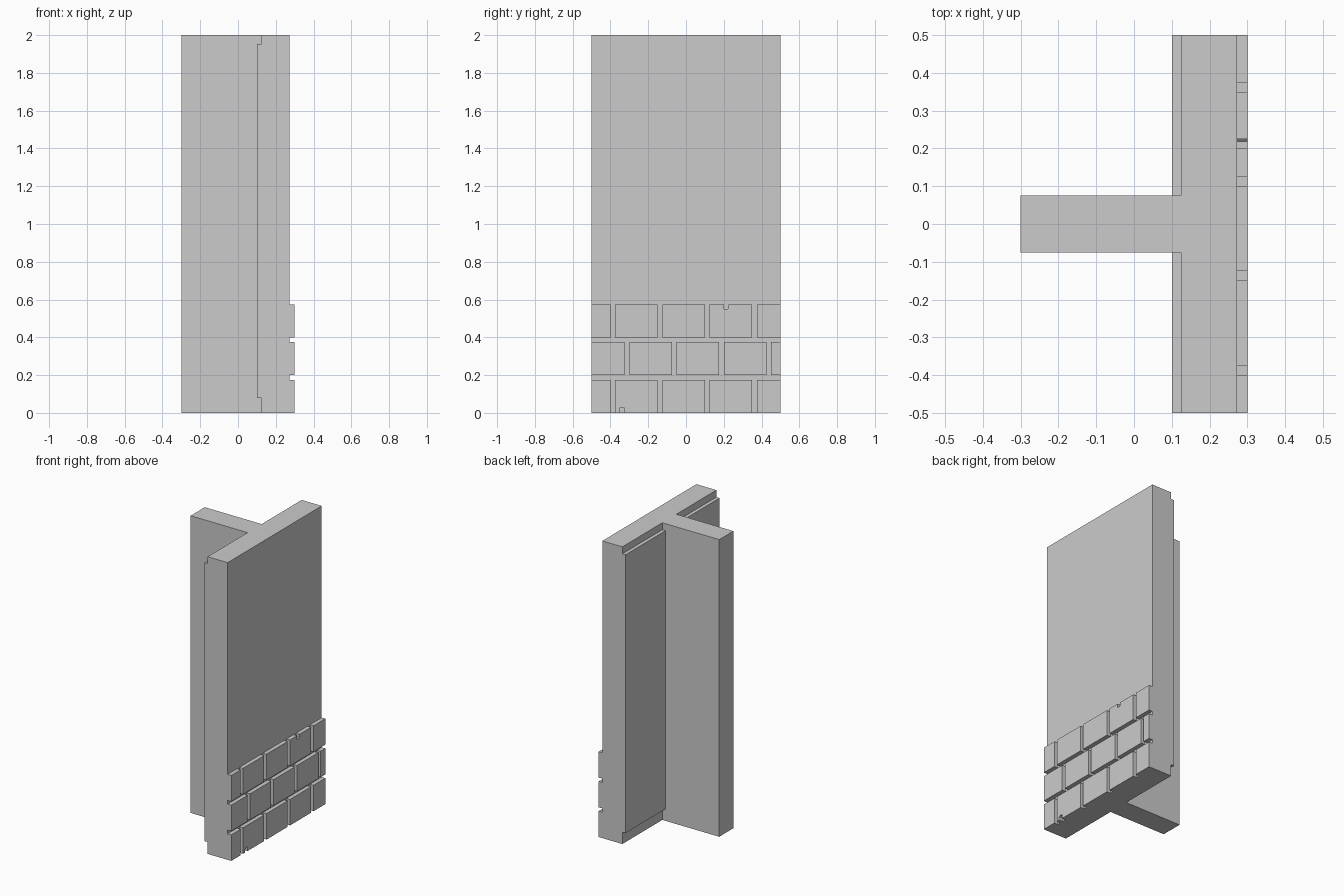
import bpy, bmesh, math
from mathutils import Vector

if "Cube" in bpy.data.objects:
    bpy.data.objects.remove(bpy.data.objects["Cube"])


def prism(name, outlines, extrude):
    """Extrude each closed 3D outline by a vector, all in one object."""
    bm = bmesh.new()
    for pts in outlines:
        face = bm.faces.new([bm.verts.new(p) for p in pts])
        res = bmesh.ops.extrude_face_region(bm, geom=[face], use_keep_orig=True)
        verts = [g for g in res["geom"] if isinstance(g, bmesh.types.BMVert)]
        bmesh.ops.translate(bm, vec=Vector(extrude), verts=verts)
    bmesh.ops.recalc_face_normals(bm, faces=bm.faces)
    mesh = bpy.data.meshes.new(name)
    bm.to_mesh(mesh)
    bm.free()
    ob = bpy.data.objects.new(name, mesh)
    bpy.context.collection.objects.link(ob)
    return ob


FRONT = 0.273   # wall face behind the bricks

# Main wall: section with back recesses at top and bottom, extruded along y
wall = prism("wall", [[(x, -0.5, z) for x, z in (
    (0.124, 0), (FRONT, 0), (FRONT, 2), (0.124, 2),
    (0.124, 1.953), (0.1, 1.953), (0.1, 0.08), (0.124, 0.08))]], (0, 1, 0))

# Crossing wall, embedded in the main wall
stem = prism("cross_wall", [[(x, y, 0) for x, y in (
    (-0.3, -0.075), (0.2, -0.075), (0.2, 0.075), (-0.3, 0.075))]], (0, 0, 2))

# Brick courses with staggered joints; two bricks carry a small chip
JOINT, PITCH, HEIGHT = 0.025, 0.25, 0.175
bricks = []
for row, first in enumerate((-0.4, -0.325, -0.4)):
    z0 = row * 0.2
    z1 = z0 + HEIGHT
    for i in range(5):
        y0 = max(-0.5, first + JOINT + (i - 1) * PITCH)
        y1 = min(0.5, first + i * PITCH)
        outline = [(y0, z0), (y1, z0), (y1, z1), (y0, z1)]
        if row == 0 and i == 1:    # chip in the lower edge
            outline[1:1] = [(-0.353, z0), (-0.353, 0.023), (-0.347, 0.029),
                            (-0.327, 0.029), (-0.327, z0)]
        if row == 2 and i == 3:    # chip in the upper edge
            outline[3:3] = [(0.225, z1), (0.225, z1 - 0.02), (0.219, z1 - 0.026),
                            (0.2, z1 - 0.026), (0.2, z1)]
        bricks.append([(0.2, y, z) for y, z in outline])
brickwork = prism("brickwork", bricks, (0.1, 0, 0))

# Join everything into one solid
bpy.context.view_layer.objects.active = wall
for part in (stem, brickwork):
    mod = wall.modifiers.new("join_" + part.name, 'BOOLEAN')
    mod.operation = 'UNION'
    mod.solver = 'EXACT'
    mod.object = part
    bpy.ops.object.modifier_apply(modifier=mod.name)
    bpy.data.objects.remove(part)

# Merge leftover coplanar faces
bm = bmesh.new()
bm.from_mesh(wall.data)
bmesh.ops.remove_doubles(bm, verts=bm.verts, dist=1e-5)
bmesh.ops.dissolve_limit(bm, angle_limit=math.radians(1), verts=bm.verts, edges=bm.edges)
bm.to_mesh(wall.data)
bm.free()
wall.name = "t_wall_with_bricks"
